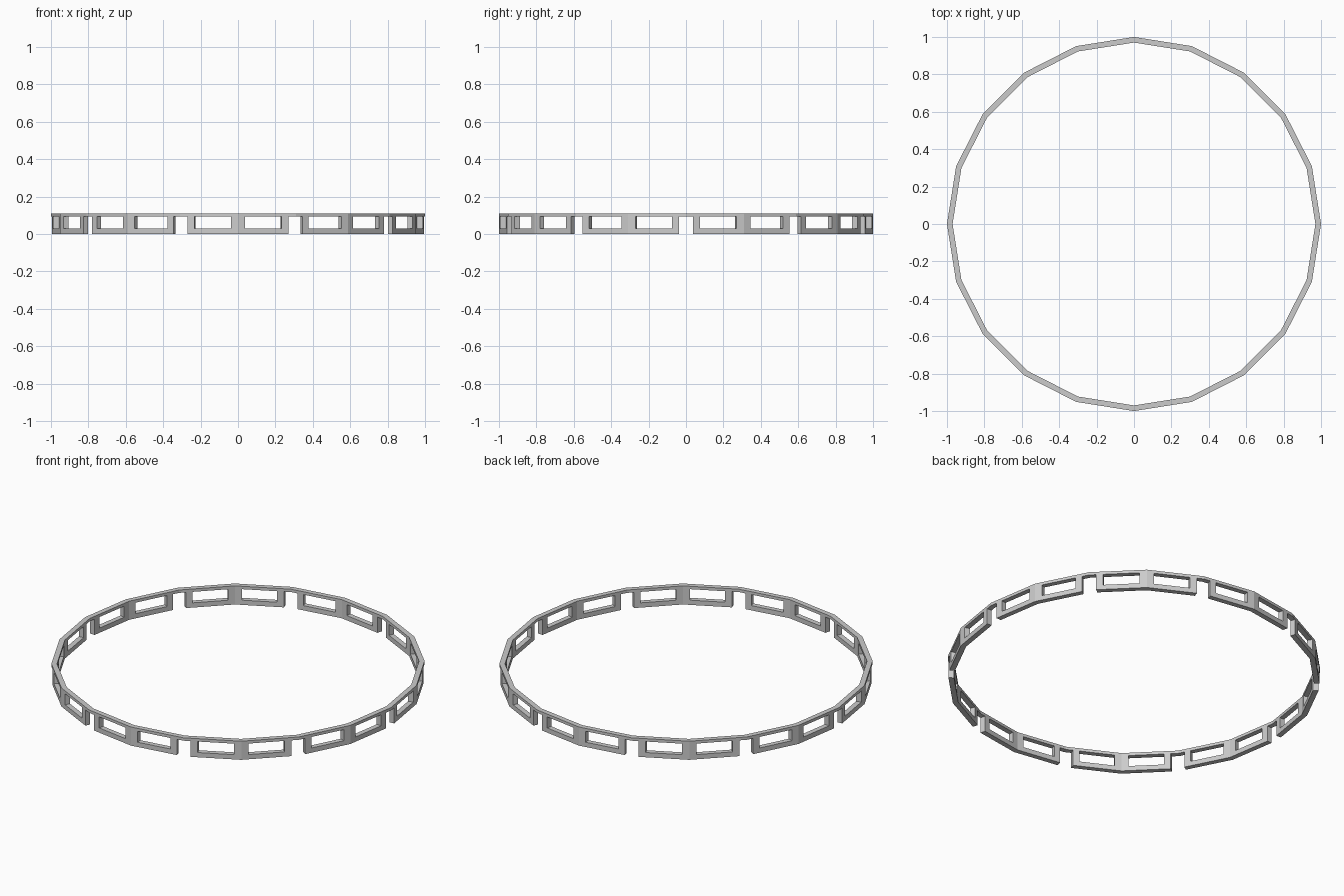
import bpy, bmesh
from math import cos, sin, pi
from mathutils import Vector

if "Cube" in bpy.data.objects:
    bpy.data.objects.remove(bpy.data.objects["Cube"])

SIDES, INNER = 20, 0.97
U = [0, 0.125, 0.25, 0.75, 0.875, 1]    # notch, frame, window, post split of one side
Z = [0, 0.028, 0.093, 0.11]             # bottom rail, window, top rail
U = [0, 0.125, 0.245, 0.875, 1]


def corner(k):
    return Vector((cos(2 * pi * k / SIDES), sin(2 * pi * k / SIDES), 0))


bm = bmesh.new()
# Outer skin: each side runs from a notched corner to a solid corner, alternately
for k in range(SIDES):
    a, b = corner(k), corner(k + 1)
    if k % 2:
        a, b = b, a
    for i in range(4):
        for j in range(3):
            notch = i == 0 and j < 2
            window = i == 2 and j == 1
            if notch or window:
                continue
            p, q = a.lerp(b, U[i]), a.lerp(b, U[i + 1])
            lo, hi = Vector((0, 0, Z[j])), Vector((0, 0, Z[j + 1]))
            bm.faces.new([bm.verts.new(v) for v in (p + lo, q + lo, q + hi, p + hi)])
bmesh.ops.remove_doubles(bm, verts=bm.verts, dist=1e-5)
bmesh.ops.recalc_face_normals(bm, faces=bm.faces)

# Thickness: inner skin pulled towards the axis
res = bmesh.ops.extrude_face_region(bm, geom=bm.faces[:], use_keep_orig=True)
for v in res["geom"]:
    if isinstance(v, bmesh.types.BMVert):
        v.co.x *= INNER
        v.co.y *= INNER
bmesh.ops.recalc_face_normals(bm, faces=bm.faces)
bmesh.ops.dissolve_limit(bm, angle_limit=0.01, verts=bm.verts, edges=bm.edges)

mesh = bpy.data.meshes.new("slotted_ring")
bm.to_mesh(mesh)
bm.free()
bpy.context.collection.objects.link(bpy.data.objects.new("slotted_ring", mesh))
